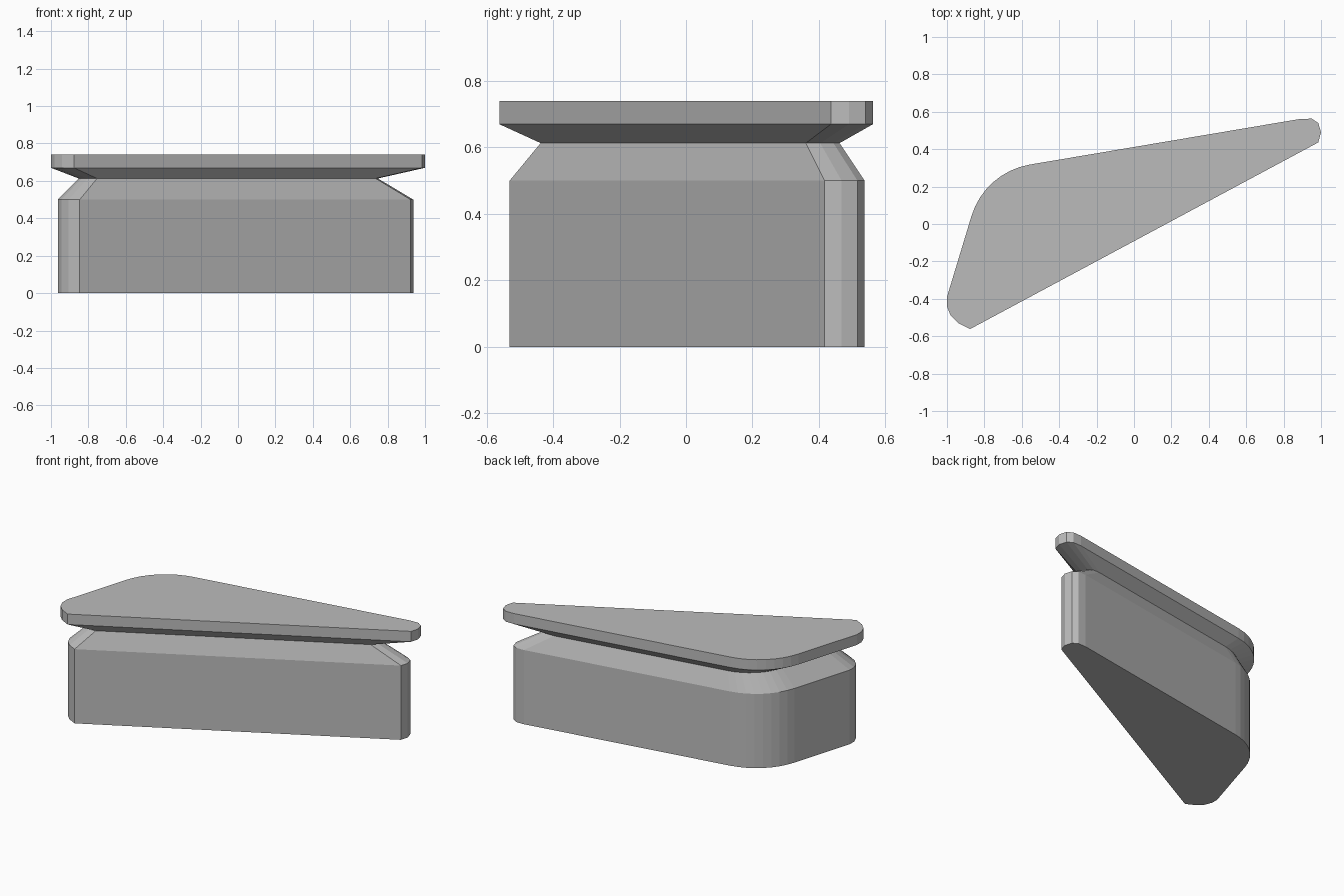
import bpy
import bmesh
from math import pi, tan
from mathutils import Vector, Matrix

cube = bpy.data.objects.get("Cube")
if cube:
    bpy.data.objects.remove(cube, do_unlink=True)

grey = bpy.data.materials.new("plain grey")
grey.use_nodes = True
colour = (0.5, 0.5, 0.5, 1)
grey.diffuse_color = colour
grey.node_tree.nodes["Principled BSDF"].inputs["Base Color"].default_value = colour


def round_corner(before, corner, after, tangent, steps):
    """Points of a circular arc that fillets the corner."""
    c = Vector(corner)
    a = (Vector(before) - c).normalized()
    b = (Vector(after) - c).normalized()
    half = a.angle(b) / 2
    radius = tangent * tan(half)
    centre = c + (a + b).normalized() * (tangent ** 2 + radius ** 2) ** 0.5
    start = c + a * tangent - centre
    sweep = pi - 2 * half
    return [centre + Matrix.Rotation(sweep * i / steps, 2) @ start
            for i in range(steps + 1)]


# Outline: narrow tip on the left, big rounded back corner, blunt front corner
tip = [(0.985, 0.436), (1.0, 0.49), (0.985, 0.54), (0.95, 0.563), (0.89, 0.562)]
front_corner = [(-1.0, -0.39), (-1.0, -0.44), (-0.98, -0.49),
                (-0.94, -0.53), (-0.877, -0.562)]
back_corner = round_corner(tip[-1], (-0.798, 0.277), front_corner[0], 0.245, 8)
outline = [Vector(p) for p in tip + back_corner + front_corner]
pivot = Vector((-0.26, 0.06))


def loft(name, levels, cap_bottom, cap_top):
    """Stack scaled copies of the outline, given as (height, scale)."""
    bm = bmesh.new()
    rings = []
    for z, scale in levels:
        points = [pivot + (p - pivot) * scale for p in outline]
        rings.append([bm.verts.new((p.x, p.y, z)) for p in points])
    for low, high in zip(rings, rings[1:]):
        for i in range(len(low)):
            j = (i + 1) % len(low)
            bm.faces.new((low[i], low[j], high[j], high[i]))
    if cap_bottom:
        bm.faces.new(rings[0][::-1])
    if cap_top:
        bm.faces.new(rings[-1])
    mesh = bpy.data.meshes.new(name)
    bm.to_mesh(mesh)
    bm.free()
    mesh.materials.append(grey)
    obj = bpy.data.objects.new(name, mesh)
    bpy.context.collection.objects.link(obj)
    return obj


# Block with sloped shoulders, then the slab flaring out from the narrow neck
loft("base_block", [(0, 0.95), (0.5, 0.95), (0.613, 0.8)], True, False)
loft("top_slab", [(0.613, 0.8), (0.67, 1), (0.74, 1)], False, True)
